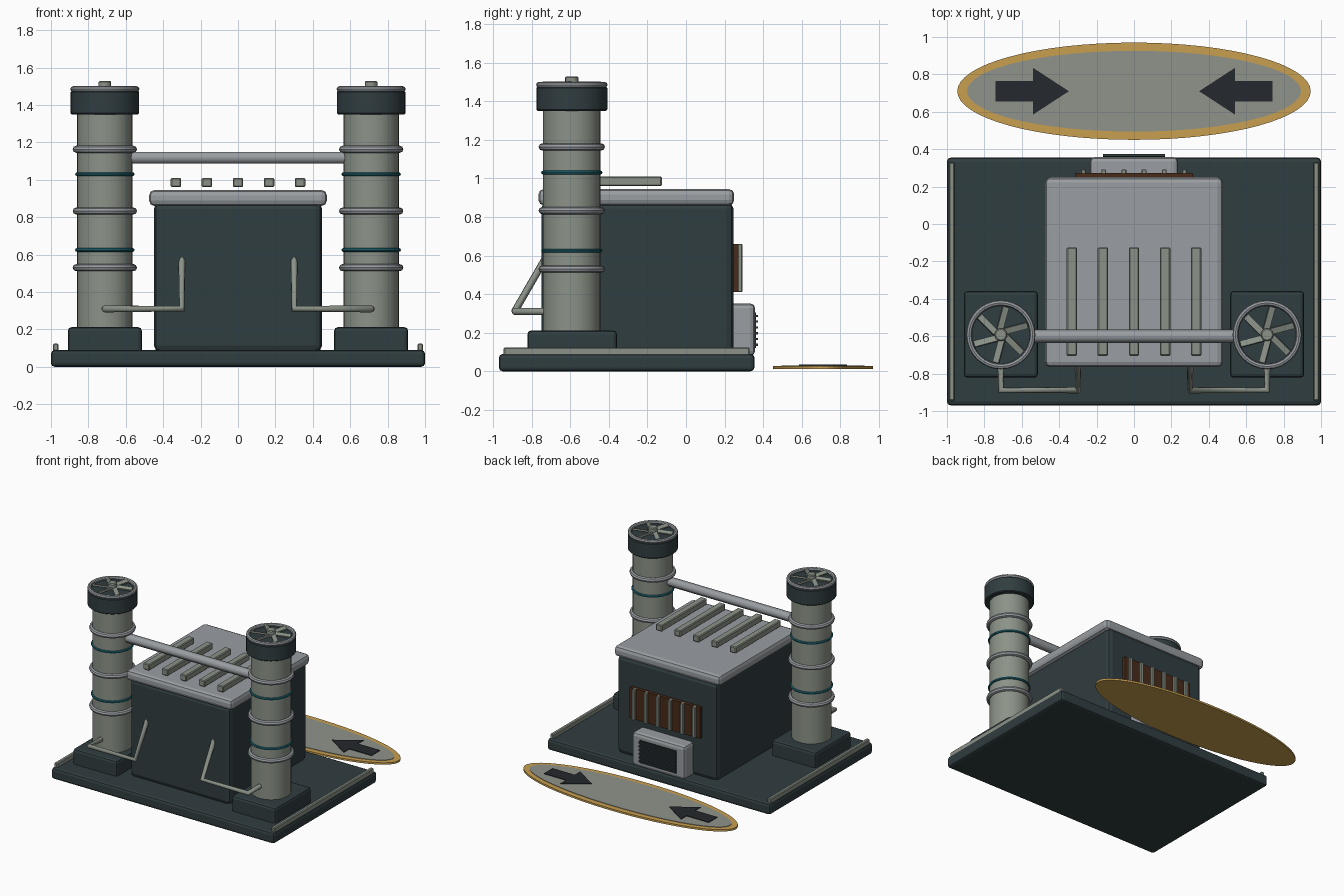
import bpy, bmesh
from math import cos, sin, pi, radians
from mathutils import Matrix, Vector

if "Cube" in bpy.data.objects:
    bpy.data.objects.remove(bpy.data.objects["Cube"])


def mat(name, r, g, b):
    m = bpy.data.materials.new(name)
    m.diffuse_color = (r, g, b, 1)
    m.use_nodes = True
    m.node_tree.nodes["Principled BSDF"].inputs["Base Color"].default_value = m.diffuse_color
    return m


DARK = mat("dark_steel", 0.03, 0.047, 0.052)
BLACK = mat("black", 0.018, 0.022, 0.026)
SAGE = mat("sage_metal", 0.26, 0.29, 0.245)
SILVER = mat("silver", 0.32, 0.34, 0.36)
TEAL = mat("teal", 0.015, 0.15, 0.19)
BROWN = mat("rust_brown", 0.065, 0.024, 0.01)
GOLD = mat("gold", 0.58, 0.35, 0.08)
PAD = mat("pad_grey", 0.28, 0.29, 0.26)


def finish(name, bm, material, smooth=True):
    bmesh.ops.recalc_face_normals(bm, faces=bm.faces)
    me = bpy.data.meshes.new(name)
    bm.to_mesh(me)
    bm.free()
    ob = bpy.data.objects.new(name, me)
    bpy.context.collection.objects.link(ob)
    me.materials.append(material)
    if smooth:
        bpy.ops.object.select_all(action='DESELECT')
        ob.select_set(True)
        bpy.context.view_layer.objects.active = ob
        bpy.ops.object.shade_smooth_by_angle(angle=radians(35))
    return ob


def box(name, x, y, z, material, bevel=0.0, seg=2):
    """Box from (min, max) ranges with rounded edges."""
    bm = bmesh.new()
    size = [r[1] - r[0] for r in (x, y, z)]
    mid = [(r[1] + r[0]) / 2 for r in (x, y, z)]
    bmesh.ops.create_cube(bm, size=1, matrix=Matrix.Translation(mid) @ Matrix.Diagonal((*size, 1)))
    if bevel:
        bmesh.ops.bevel(bm, geom=bm.edges[:], offset=bevel, segments=seg, profile=0.5, affect='EDGES')
    return finish(name, bm, material, smooth=False)


def lathe(name, cx, cy, profile, material, n=32, closed=False):
    """Revolve (radius, z) points; closed makes a ring, otherwise ends are capped."""
    bm = bmesh.new()
    rings = [[bm.verts.new((cx + r * cos(2 * pi * i / n), cy + r * sin(2 * pi * i / n), z))
              for i in range(n)] for r, z in profile]
    pairs = list(zip(rings, rings[1:]))
    if closed:
        pairs.append((rings[-1], rings[0]))
    else:
        bm.faces.new(rings[0])
        bm.faces.new(rings[-1])
    for a, b in pairs:
        for i in range(n):
            j = (i + 1) % n
            bm.faces.new((a[i], a[j], b[j], b[i]))
    return finish(name, bm, material)


def ring(name, cx, cy, z, major, minor, material):
    prof = [(major + minor * cos(2 * pi * k / 8), z + minor * sin(2 * pi * k / 8)) for k in range(8)]
    return lathe(name, cx, cy, prof, material, closed=True)


def pipe(name, points, radius, material, res=2):
    cu = bpy.data.curves.new(name, 'CURVE')
    cu.dimensions = '3D'
    cu.bevel_depth = radius
    cu.bevel_resolution = res
    cu.use_fill_caps = True
    sp = cu.splines.new('POLY')
    sp.points.add(len(points) - 1)
    for p, co in zip(sp.points, points):
        p.co = (*co, 1)
    ob = bpy.data.objects.new(name, cu)
    bpy.context.collection.objects.link(ob)
    cu.materials.append(material)
    return ob


def plate(name, outline, z0, z1, material):
    """Extrude a flat XY outline between two heights."""
    bm = bmesh.new()
    f = bm.faces.new([bm.verts.new((x, y, z0)) for x, y in outline])
    ext = bmesh.ops.extrude_face_region(bm, geom=[f])
    for v in ext["geom"]:
        if isinstance(v, bmesh.types.BMVert):
            v.co.z = z1
    return finish(name, bm, material, smooth=False)


def ellipse(cy, a, b, n=64):
    return [(a * cos(2 * pi * i / n), cy + b * sin(2 * pi * i / n)) for i in range(n)]


# base, main building and roof
box("base_slab", (-1, 1), (-0.97, 0.355), (0, 0.09), DARK, 0.02)
box("main_block", (-0.45, 0.45), (-0.75, 0.245), (0.08, 0.88), DARK, 0.035)
box("roof_slab", (-0.475, 0.475), (-0.765, 0.25), (0.86, 0.945), SILVER, 0.028)

# roof ribs
for i in range(5):
    x = (i - 2) * 0.166
    box("roof_rib", (x - 0.028, x + 0.028), (-0.705, -0.125), (0.96, 1.01), SAGE, 0.006, 1)

# towers, edge rails and side pipes on both sides
TX, TY = 0.712, -0.592
for s in (-1, 1):
    cx = s * TX
    box("tower_plinth", (cx - 0.198, cx + 0.198), (-0.822, -0.358), (0.07, 0.212), DARK, 0.02)
    lathe("tower_shaft", cx, TY, [(0.148, 0.19), (0.148, 1.38)], SAGE)
    for z in (0.53, 0.833, 1.163):
        ring("tower_band", cx, TY, z, 0.153, 0.019, SILVER)
    for z in (0.625, 1.03):
        ring("tower_light_ring", cx, TY, z, 0.149, 0.01, TEAL)
    lathe("tower_cap", cx, TY, [(0.178, 1.35), (0.184, 1.356), (0.184, 1.468), (0.178, 1.474)], DARK)
    ring("cap_rim", cx, TY, 1.485, 0.17, 0.015, SILVER)
    lathe("fan_hub", cx, TY, [(0.034, 1.47), (0.034, 1.522), (0.028, 1.528)], SAGE, 16)
    for k in range(6):
        bm = bmesh.new()
        m = (Matrix.Translation((cx, TY, 1.49)) @ Matrix.Rotation(radians(15 + 60 * k), 4, 'Z')
             @ Matrix.Translation((0.088, 0.012, 0)) @ Matrix.Rotation(radians(18), 4, 'X')
             @ Matrix.Diagonal((0.125, 0.034, 0.012, 1)))
        bmesh.ops.create_cube(bm, size=1, matrix=m)
        finish("fan_blade", bm, SAGE, smooth=False)
    box("edge_rail", (s * 0.975 - 0.015, s * 0.975 + 0.015), (-0.945, 0.33), (0.08, 0.124), SAGE, 0.006, 1)
    pipe("side_pipe", [(cx, -0.7, 0.31), (cx, -0.888, 0.31), (s * 0.3, -0.888, 0.31),
                       (s * 0.3, -0.735, 0.575)], 0.019, SAGE)

# beam joining the towers
pipe("cross_beam", [(-0.6, -0.6, 1.118), (0.6, -0.6, 1.118)], 0.036, SILVER, 1)

# rear furnace grille
box("grille_panel", (-0.315, 0.315), (0.23, 0.272), (0.41, 0.66), BROWN)
for i in range(6):
    x = (i - 2.5) * 0.108
    box("grille_bar", (x - 0.013, x + 0.013), (0.255, 0.292), (0.41, 0.66), SAGE, 0.004, 1)

# rear vent housing with slats
box("vent_housing", (-0.236, 0.236), (0.2, 0.358), (0.08, 0.352), SILVER, 0.025)
box("vent_panel", (-0.165, 0.165), (0.34, 0.363), (0.12, 0.305), BLACK)
for i in range(6):
    z = 0.137 + i * 0.03
    box("vent_slat", (-0.165, 0.165), (0.355, 0.374), (z - 0.005, z + 0.006), DARK)

# landing pad with two inward arrows
plate("pad_rim", ellipse(0.71, 0.945, 0.26), 0.012, 0.027, GOLD)
plate("pad_surface", ellipse(0.71, 0.893, 0.216), 0.02, 0.031, PAD)
for s in (-1, 1):
    pts = [(0.74, 0.655), (0.54, 0.655), (0.54, 0.585), (0.348, 0.71),
           (0.54, 0.835), (0.54, 0.765), (0.74, 0.765)]
    plate("pad_arrow", [(s * x, y) for x, y in pts], 0.025, 0.036, BLACK)
